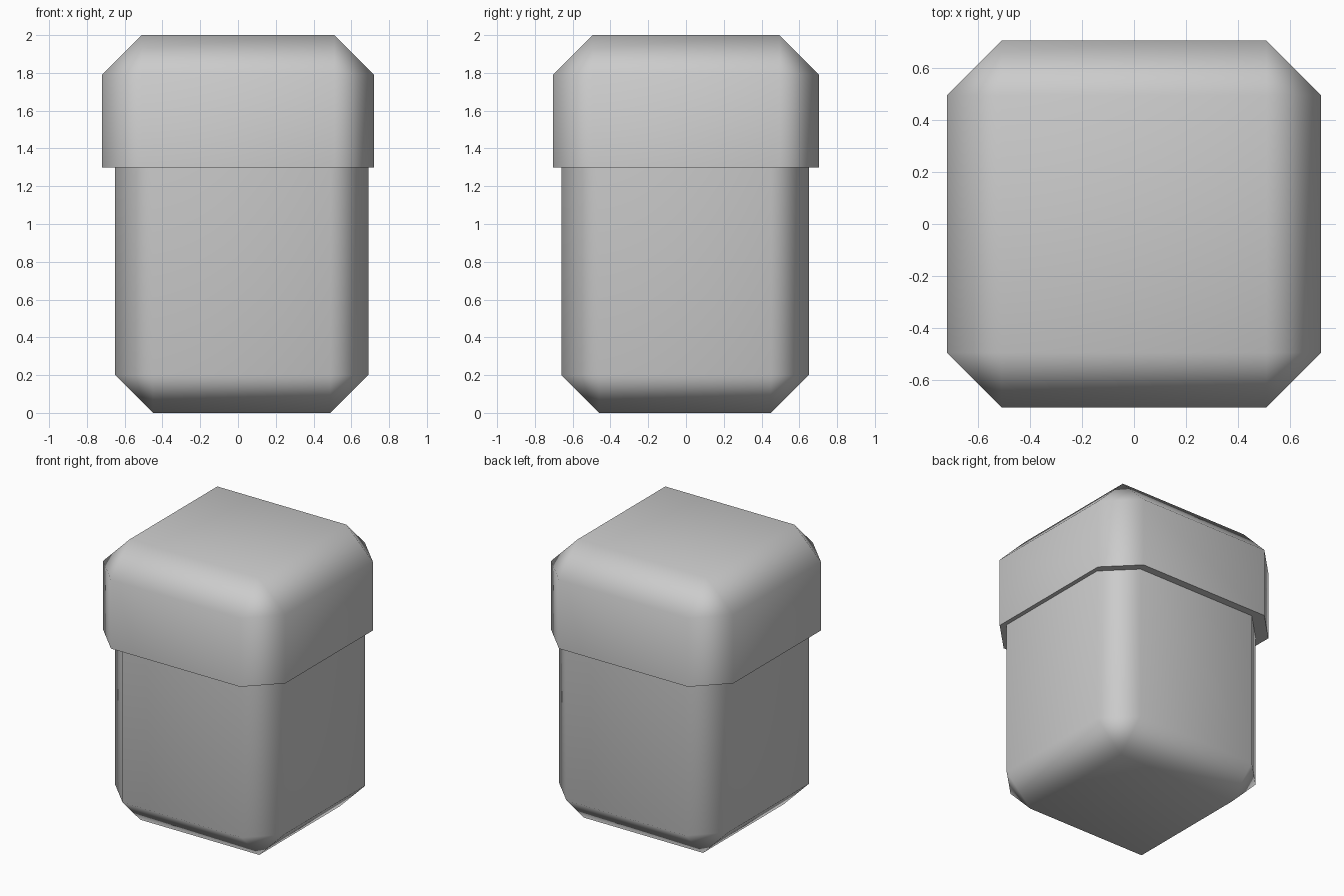
import bpy, bmesh
from mathutils import Vector

cube = bpy.data.objects.get("Cube")
if cube:
    bpy.data.objects.remove(cube, do_unlink=True)

# Single grey finish
grey = bpy.data.materials.new("soft_grey")
grey.use_nodes = True
colour = (0.6, 0.6, 0.6, 1)
grey.diffuse_color = colour
grey.node_tree.nodes["Principled BSDF"].inputs["Base Color"].default_value = colour


def chamfered_box(name, low, high, chamfer, square_z):
    """Box chamfered everywhere except around the rim at square_z."""
    low, high = Vector(low), Vector(high)
    size, centre = high - low, (low + high) / 2
    bm = bmesh.new()
    bmesh.ops.create_cube(bm, size=1)
    for v in bm.verts:
        v.co = centre + Vector(a * b for a, b in zip(v.co, size))
    edges = [e for e in bm.edges
             if any(abs(v.co.z - square_z) > 0.001 for v in e.verts)]
    bmesh.ops.bevel(bm, geom=edges, offset=chamfer, segments=1,
                    affect='EDGES', clamp_overlap=True)
    bmesh.ops.recalc_face_normals(bm, faces=bm.faces)
    mesh = bpy.data.meshes.new(name)
    bm.to_mesh(mesh)
    bm.free()
    mesh.materials.append(grey)
    obj = bpy.data.objects.new(name, mesh)
    bpy.context.collection.objects.link(obj)
    bpy.ops.object.select_all(action='DESELECT')
    obj.select_set(True)
    bpy.context.view_layer.objects.active = obj
    bpy.ops.object.shade_smooth_by_angle(angle=1.2)
    # Keep the broad faces looking flat, with the shading blend on the chamfers
    weighted = obj.modifiers.new("weighted_normals", 'WEIGHTED_NORMAL')
    weighted.keep_sharp = True


# Container body, slightly off centre, reaching just inside the lid
chamfered_box("body", (-0.65, -0.66, 0), (0.69, 0.65, 1.34), 0.2, 1.34)

# Overhanging lid with a square lower rim
chamfered_box("lid", (-0.72, -0.705, 1.3), (0.72, 0.705, 2), 0.21, 1.3)
